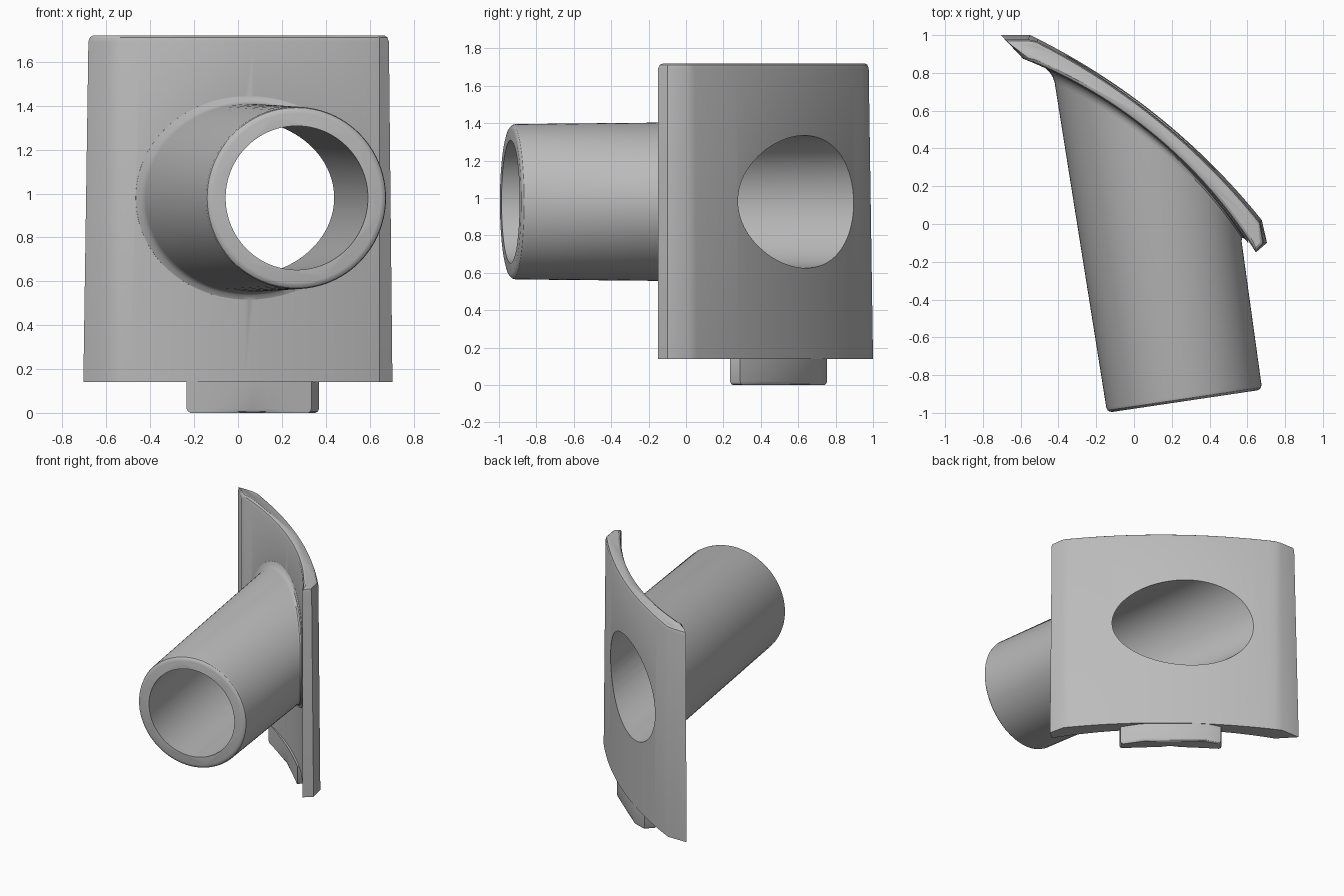
import bpy, bmesh, math
from mathutils import Vector

cube = bpy.data.objects.get("Cube")
if cube:
    bpy.data.objects.remove(cube)

grey = bpy.data.materials.new("plain grey")
grey.use_nodes = True
COLOUR = (0.5, 0.5, 0.5, 1)
grey.diffuse_color = COLOUR
grey.node_tree.nodes["Principled BSDF"].inputs["Base Color"].default_value = COLOUR


def loft(name, rings, smooth=35):
    """Closed solid through matching rings of points."""
    bm = bmesh.new()
    loops = [[bm.verts.new(p) for p in ring] for ring in rings]
    n = len(loops[0])
    for a, b in zip(loops, loops[1:]):
        for i in range(n):
            j = (i + 1) % n
            bm.faces.new((a[i], a[j], b[j], b[i]))
    bm.faces.new(loops[0][::-1])
    bm.faces.new(loops[-1])
    bmesh.ops.recalc_face_normals(bm, faces=bm.faces)
    mesh = bpy.data.meshes.new(name)
    bm.to_mesh(mesh)
    bm.free()
    mesh.materials.append(grey)
    obj = bpy.data.objects.new(name, mesh)
    bpy.context.collection.objects.link(obj)
    return obj


def circle_of(p, q, sag):
    """Centre and radius of the arc from p to q that rises by sag."""
    chord = q - p
    normal = Vector((-chord.y, chord.x)).normalized()
    radius = chord.length ** 2 / (8 * sag) + sag / 2
    return (p + q) / 2 - normal * (radius - sag), radius


def arc(p, q, sag, n=33):
    centre, radius = circle_of(p, q, sag)
    a0 = math.atan2(p.y - centre.y, p.x - centre.x)
    a1 = math.atan2(q.y - centre.y, q.x - centre.x)
    angles = [a0 + (a1 - a0) * i / (n - 1) for i in range(n)]
    return [centre + radius * Vector((math.cos(a), math.sin(a))) for a in angles]


# Curved plate, drafted slightly towards a rounded top
INNER = (Vector((-0.587, 0.875)), Vector((0.645, -0.15)), 0.128)
OUT = Vector((0.63, 0.775))
ALONG = Vector((0.775, -0.63))


def section(z, draft, inset):
    inner = [p + OUT * inset for p in arc(*INNER)]
    inner[0] += ALONG * inset
    inner[-1] -= ALONG * inset
    back = -OUT * (draft * 0.6 + inset)
    left = Vector((-0.705 + draft + inset, 1 - draft - inset))
    right = Vector((0.704 - draft * 0.7 - inset, -0.10))
    outer = arc(Vector((-0.55, 1.0)), Vector((0.677, 0.02)), 0.087)
    outer = [p + back for p in outer]
    outer[0].y = left.y
    ring = inner + [right] + outer[::-1] + [left]
    return [(p.x, p.y, z) for p in ring]


plate = loft("curved_plate", [
    section(0.14, 0, 0), section(1.692, 0.023, 0),
    section(1.712, 0.023, 0.007), section(1.72, 0.023, 0.02)])

# Slanted round pipe
AXIS = Vector((-0.147, 0.989))
SIDE = Vector((0.989, 0.147))
FACE = Vector((0.268, -0.938))
SEGMENTS = 96
centre, radius = circle_of(*INNER)


def hit(r, angle):
    """Distance along the pipe at which a line meets the plate."""
    d = FACE + SIDE * r * math.cos(angle) - centre
    b = d.dot(AXIS)
    return -b + math.sqrt(b * b - d.length_squared + radius * radius)


def pipe_ring(r_of, t_of):
    ring = []
    for i in range(SEGMENTS):
        a = math.tau * i / SEGMENTS
        t = t_of(a)
        r = r_of(t)
        p = FACE + AXIS * t + SIDE * r * math.cos(a)
        ring.append((p.x, p.y, 0.98 + r * math.sin(a)))
    return ring


def wall(extra):
    return lambda t: 0.415 + 0.01 * t + extra


# Rounded mouth, straight wall, then a flare into the plate
rings = [pipe_ring(wall(e), lambda a, t=t: t)
         for e, t in ((-0.028, 0), (-0.014, 0.004), (-0.004, 0.013), (0, 0.028))]
for extra, offset in ((0, -0.055), (0.005, -0.03), (0.015, -0.012), (0.034, 0), (0.034, 0.045)):
    rings.append(pipe_ring(wall(extra), lambda a, e=extra, o=offset: hit(0.43 + e, a) + o))
for r in (0.3, 0.15, 0.02):
    rings.append(pipe_ring(lambda t, r=r: r, lambda a, r=r: hit(r, a) + 0.045))
pipe = loft("slanted_pipe", rings)

bore = loft("bore_cutter", [
    pipe_ring(lambda t: 0.328 + 0.0165 * t, lambda a, t=t: t) for t in (-0.2, 2.4)])


def boolean(target, tool, operation):
    mod = target.modifiers.new(operation.lower(), "BOOLEAN")
    mod.object = tool
    mod.operation = operation
    mod.solver = "EXACT"
    bpy.ops.object.select_all(action="DESELECT")
    bpy.context.view_layer.objects.active = target
    target.select_set(True)
    bpy.ops.object.modifier_apply(modifier=mod.name)
    bpy.data.objects.remove(tool)


boolean(plate, pipe, "UNION")
boolean(plate, bore, "DIFFERENCE")
plate.name = "plate_with_pipe"

# Locating tab under the plate
tab_inner = arc(Vector((-0.235, 0.70)), Vector((0.335, 0.235)), 0.02, 9)
tab_outer = [Vector(p) for p in ((0.37, 0.29), (0.285, 0.42), (0.11, 0.575),
                                 (-0.08, 0.725), (-0.18, 0.755))]
outline = tab_inner + tab_outer
middle = sum(outline, Vector((0, 0))) / len(outline)


def tab_ring(z, inset):
    pts = [p - (p - middle).normalized() * inset for p in outline]
    return [(p.x, p.y, z) for p in pts]


tab = loft("bottom_tab", [tab_ring(0, 0.022), tab_ring(0.006, 0.008),
                          tab_ring(0.02, 0), tab_ring(0.142, 0)])

for obj in (plate, tab):
    bpy.ops.object.select_all(action="DESELECT")
    bpy.context.view_layer.objects.active = obj
    obj.select_set(True)
    bpy.ops.object.shade_smooth_by_angle(angle=math.radians(32))
